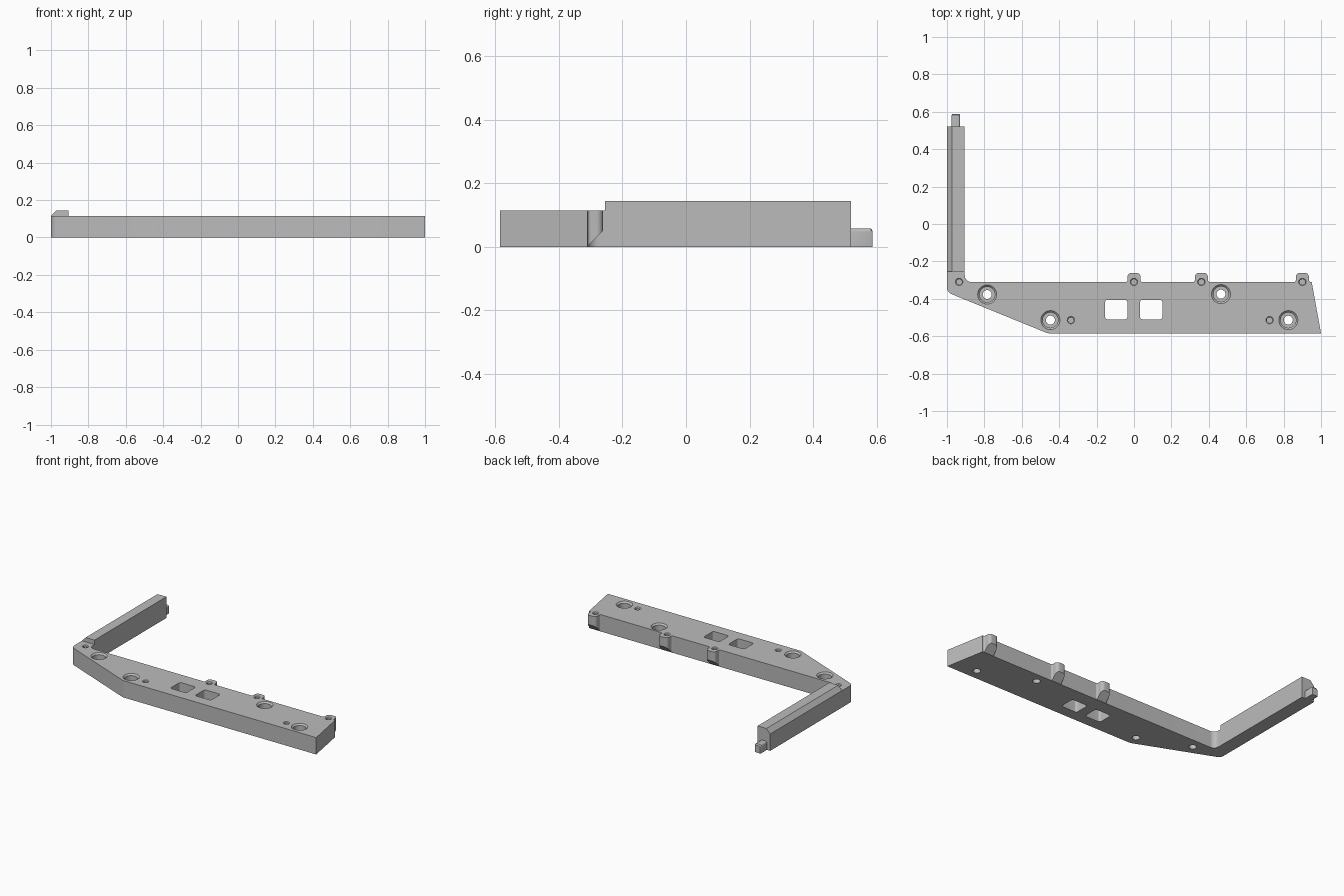
import bpy, bmesh, math
from mathutils import Vector

if "Cube" in bpy.data.objects:
    bpy.data.objects.remove(bpy.data.objects["Cube"])

grey = bpy.data.materials.new("mid_grey")
grey.use_nodes = True
COLOR = (0.5, 0.5, 0.5, 1)
grey.diffuse_color = COLOR
grey.node_tree.nodes["Principled BSDF"].inputs["Base Color"].default_value = COLOR

H = 0.115       # plate height
ARM_H = 0.145   # arm height
EDGE = -0.31    # rear edge of the plate


def rounded(corners, steps=8):
    """Outline from (x, y, radius) corners, each rounded by its radius."""
    out = []
    for i, (x, y, r) in enumerate(corners):
        p = Vector((x, y))
        if r == 0:
            out.append(p)
            continue
        a = (Vector(corners[i - 1][:2]) - p).normalized()
        b = (Vector(corners[(i + 1) % len(corners)][:2]) - p).normalized()
        half = a.angle(b) / 2
        c = p + (a + b).normalized() * (r / math.sin(half))
        start = p + a * (r / math.tan(half)) - c
        end = p + b * (r / math.tan(half)) - c
        turn = math.atan2(start.x * end.y - start.y * end.x, start.dot(end))
        for k in range(steps + 1):
            t = turn * k / steps
            out.append(c + Vector((start.x * math.cos(t) - start.y * math.sin(t),
                                   start.x * math.sin(t) + start.y * math.cos(t))))
    return out


def loft(name, rings):
    """Closed solid through a stack of rings with equal point counts."""
    bm = bmesh.new()
    loops = [[bm.verts.new(p) for p in ring] for ring in rings]
    n = len(loops[0])
    for lo, hi in zip(loops, loops[1:]):
        for i in range(n):
            bm.faces.new((lo[i], lo[(i + 1) % n], hi[(i + 1) % n], hi[i]))
    bm.faces.new(loops[0][::-1])
    bm.faces.new(loops[-1])
    bmesh.ops.recalc_face_normals(bm, faces=bm.faces)
    mesh = bpy.data.meshes.new(name)
    bm.to_mesh(mesh)
    bm.free()
    mesh.materials.append(grey)
    ob = bpy.data.objects.new(name, mesh)
    bpy.context.collection.objects.link(ob)
    return ob


def prism(name, outline, z0, z1):
    return loft(name, [[(x, y, z) for x, y in outline] for z in (z0, z1)])


def lathe(name, x, y, profile, sides=32):
    """Round solid from (radius, z) pairs."""
    angles = [math.tau * i / sides for i in range(sides)]
    return loft(name, [[(x + r * math.cos(a), y + r * math.sin(a), z)
                        for a in angles] for r, z in profile])


def combine(base, tool, operation):
    mod = base.modifiers.new("combine", "BOOLEAN")
    mod.operation = operation
    mod.solver = "EXACT"
    mod.object = tool
    bpy.context.view_layer.objects.active = base
    bpy.ops.object.modifier_apply(modifier=mod.name)
    bpy.data.objects.remove(tool)


def smooth(ob):
    bpy.ops.object.select_all(action="DESELECT")
    ob.select_set(True)
    bpy.context.view_layer.objects.active = ob
    bpy.ops.object.shade_smooth_by_angle(angle=math.radians(30))


# Main plate
plate = prism("plate", rounded([
    (-1, -0.255, 0), (-1, -0.365, 0.04), (-0.46, -0.585, 0.06), (1, -0.585, 0),
    (0.95, EDGE, 0), (-0.905, EDGE, 0.035), (-0.905, -0.255, 0)]), 0, H)

# Rear tabs with sloped undersides
for x in (0, 0.36, 0.9):
    outline = rounded([
        (x - 0.046, EDGE - 0.002, 0), (x + 0.046, EDGE - 0.002, 0),
        (x + 0.046, EDGE, 0), (x + 0.035, EDGE, 0.01), (x + 0.035, -0.261, 0.022),
        (x - 0.035, -0.261, 0.022), (x - 0.035, EDGE, 0.01), (x - 0.046, EDGE, 0)])
    tab = loft("rear_tab", [[(px, py, py - EDGE + 0.002) for px, py in outline],
                            [(px, py, H) for px, py in outline]])
    combine(plate, tab, "UNION")

# Square windows
for x in (-0.095, 0.092):
    w, y0, y1, r = 0.06, -0.51, -0.405, 0.015
    window = prism("window_cutter", rounded(
        [(x - w, y0, r), (x + w, y0, r), (x + w, y1, r), (x - w, y1, r)]), -0.1, 0.3)
    combine(plate, window, "DIFFERENCE")

# Counterbored bolt holes
for x, y in ((-0.785, -0.377), (0.465, -0.375), (-0.447, -0.514), (0.825, -0.514)):
    combine(plate, lathe("bolt_cutter", x, y, [
        (0.024, -0.1), (0.024, 0.05), (0.041, 0.05), (0.041, H - 0.01),
        (0.051, H), (0.051, 0.3)]), "DIFFERENCE")

# Small blind holes with a chamfered rim
for x, y in ((-0.935, EDGE), (0, EDGE), (0.36, EDGE), (0.9, EDGE),
             (-0.337, -0.514), (0.725, -0.514)):
    combine(plate, lathe("pin_cutter", x, y, [
        (0.015, 0.05), (0.015, H - 0.005), (0.02, H), (0.02, 0.3)], 24), "DIFFERENCE")
smooth(plate)

# Side arm with a chamfered outer top edge
section = [(-1, 0), (-0.905, 0), (-0.905, ARM_H), (-0.972, ARM_H), (-1, H)]
arm = loft("side_arm", [[(x, y, z) for x, z in section] for y in (-0.255, 0.52)])

# Peg at the end of the arm, rounded on top
peg_section = rounded([(-0.975, 0, 0), (-0.93, 0, 0), (-0.93, 0.058, 0.01),
                       (-0.975, 0.058, 0.01)], 5)
mid = Vector((-0.9525, 0))
tip = [mid + (p - mid) * 0.86 for p in peg_section]
peg = loft("end_peg", [[(x, 0.52, z) for x, z in peg_section],
                       [(x, 0.582, z) for x, z in peg_section],
                       [(x, 0.588, z) for x, z in tip]])
smooth(peg)
